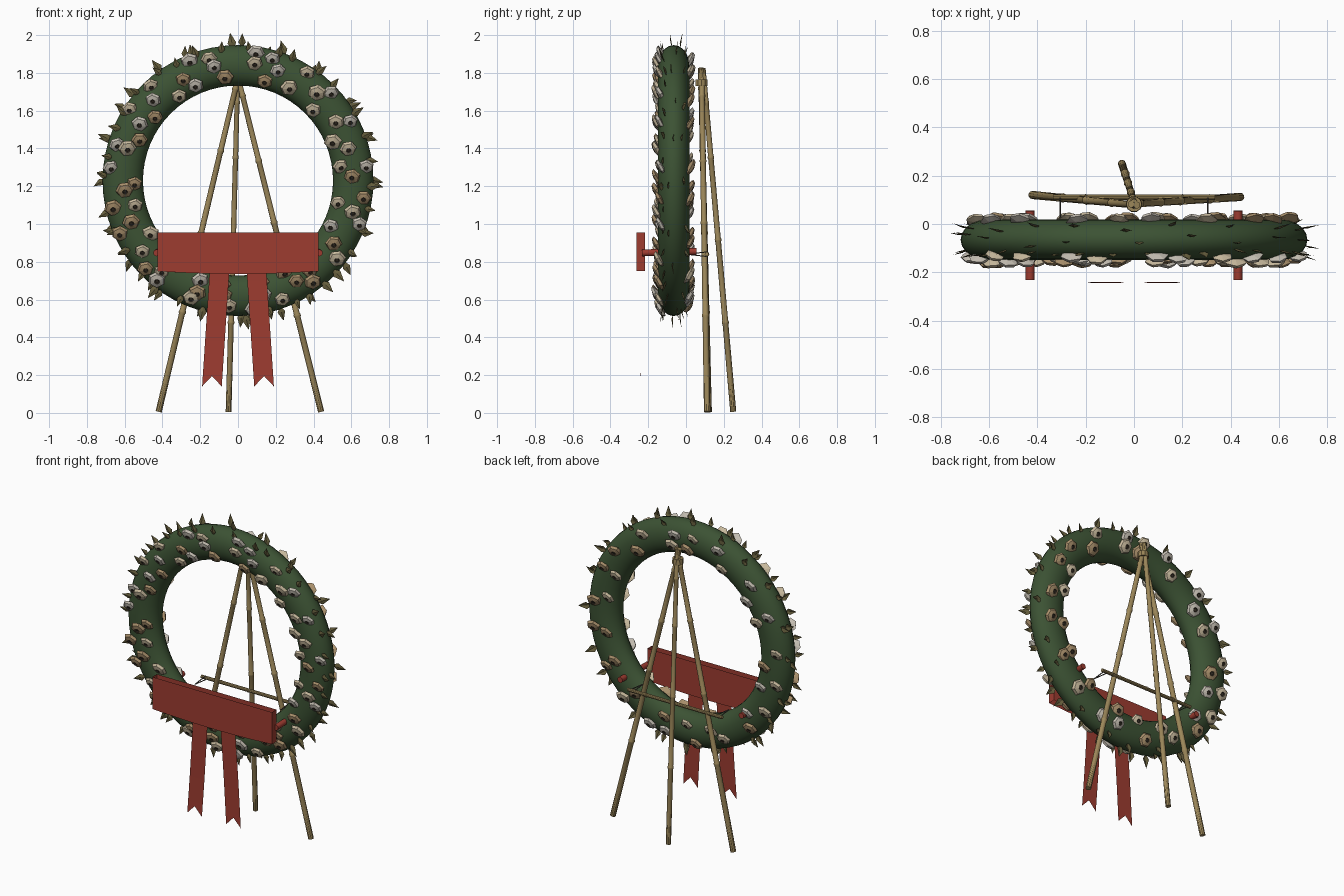
import bpy, bmesh, math, random
from mathutils import Vector, Matrix

if "Cube" in bpy.data.objects:
    bpy.data.objects.remove(bpy.data.objects["Cube"])

random.seed(4)
RING_C = Vector((0, -0.065, 1.23))
MAJOR, MINOR, DEPTH = 0.61, 0.107, 0.083


def material(name, rgb):
    m = bpy.data.materials.new(name)
    m.diffuse_color = (*rgb, 1)
    m.use_nodes = True
    m.node_tree.nodes["Principled BSDF"].inputs["Base Color"].default_value = m.diffuse_color
    return m


GREEN = material("foliage green", (0.045, 0.085, 0.034))
LEAF = material("olive leaf", (0.13, 0.11, 0.045))
RED = material("ribbon red", (0.34, 0.045, 0.03))
BAMBOO = material("bamboo", (0.33, 0.24, 0.10))
WIRE = material("wire", (0.08, 0.07, 0.06))
DARK = material("flower centre", (0.04, 0.03, 0.02))
PETALS = [material("cream petal", (0.58, 0.49, 0.34)),
          material("tan petal", (0.40, 0.28, 0.15)),
          material("pale petal", (0.56, 0.52, 0.45))]


def finish(bm, name, *mats):
    me = bpy.data.meshes.new(name)
    bm.normal_update()
    bm.to_mesh(me)
    bm.free()
    for m in mats:
        me.materials.append(m)
    ob = bpy.data.objects.new(name, me)
    bpy.context.collection.objects.link(ob)
    return ob


def smooth(ob):
    bpy.ops.object.select_all(action='DESELECT')
    ob.select_set(True)
    bpy.context.view_layer.objects.active = ob
    bpy.ops.object.shade_smooth_by_angle(angle=math.radians(35))


def rod(name, a, b, profile, mat, sides=10):
    """Lathe of (distance fraction, radius) pairs between two points."""
    a, b = Vector(a), Vector(b)
    q = (b - a).to_track_quat('Z', 'Y')
    bm = bmesh.new()
    rings = []
    for t, r in profile:
        rings.append([bm.verts.new(a.lerp(b, t) + q @ Vector(
            (r * math.cos(k * math.tau / sides), r * math.sin(k * math.tau / sides), 0)))
            for k in range(sides)])
    for lo, hi in zip(rings, rings[1:]):
        for k in range(sides):
            n = (k + 1) % sides
            bm.faces.new((lo[k], lo[n], hi[n], hi[k]))
    bm.faces.new(rings[0][::-1])
    bm.faces.new(rings[-1])
    smooth(finish(bm, name, mat))


def bamboo(name, a, b, r, nodes, taper=0.85):
    prof = [(0, r)]
    for t in nodes:
        rr = r * (1 + (taper - 1) * t)
        prof += [(t - 0.006, rr), (t - 0.002, rr * 1.2), (t + 0.002, rr * 1.2), (t + 0.006, rr)]
    rod(name, a, b, prof + [(1, r * taper)], BAMBOO)


# wreath body
bpy.ops.mesh.primitive_torus_add(major_radius=MAJOR, minor_radius=MINOR, major_segments=64,
                                 minor_segments=20, location=RING_C, rotation=(math.pi / 2, 0, 0))
body = bpy.context.object
body.name = "wreath_body"
body.scale.z = DEPTH / MINOR
body.data.materials.append(GREEN)
body.data.shade_smooth()


def ring_point(a, psi):
    """Point on the wreath: psi 0 = front, 90 deg = outer rim, 180 deg = back."""
    r = MAJOR + MINOR * math.sin(psi)
    return RING_C + Vector((r * math.cos(a), -DEPTH * math.cos(psi), r * math.sin(a)))


# flowers: faceted domes with a dark centre, tilted downward
def add_flower(bm, pos, axis, size):
    z = axis.normalized()
    mat = Matrix.Translation(pos) @ z.to_track_quat('Z', 'Y').to_matrix().to_4x4() \
        @ Matrix.Rotation(random.random() * 6, 4, 'Z')
    rings = []
    for r, h, pinch in ((0.3, -0.1, 1), (1.0, 0.08, 0.86), (0.8, 0.40, 0.9),
                        (0.28, 0.55, 1), (0.2, 0.45, 1)):
        rings.append([bm.verts.new(mat @ Vector((
            size * r * (pinch if k % 2 else 1) * math.cos(k * math.pi / 6),
            size * r * (pinch if k % 2 else 1) * math.sin(k * math.pi / 6), size * h)))
            for k in range(12)])
    for i, (lo, hi) in enumerate(zip(rings, rings[1:])):
        for k in range(12):
            n = (k + 1) % 12
            bm.faces.new((lo[k], lo[n], hi[n], hi[k])).material_index = int(i == 3)
    bm.faces.new(rings[0][::-1])
    bm.faces.new(rings[-1]).material_index = 1


beds = [bmesh.new() for _ in PETALS]
for side, rows in ((0, ((-0.56, 21), (0.05, 22), (0.66, 24))), (1, ((-0.4, 17), (0.4, 20)))):
    for psi, count in rows:
        for i in range(count):
            a = (i + random.uniform(-0.3, 0.3) + psi) * math.tau / count
            s = psi + random.uniform(-0.15, 0.15)
            p = ring_point(a, math.pi - s if side else s)
            tilt = Vector((random.uniform(-0.2, 0.2), 1 if side else -1, -0.55))
            add_flower(random.choice(beds), p, tilt, random.uniform(0.042, 0.05))
for bm, m in zip(beds, PETALS):
    finish(bm, m.name.replace(" petal", "_flowers"), m, DARK)

# pointed leaves around the outer rim
bm = bmesh.new()
for lo, hi, count in ((0.75, 1.1, 34), (1.2, 1.9, 20), (2.0, 2.4, 20)):
    for i in range(count):
        a = (i + random.uniform(-0.3, 0.3)) * math.tau / count
        p = ring_point(a, random.uniform(lo, hi))
        out = Vector((math.cos(a), 0, math.sin(a)))
        tan = Vector((-math.sin(a), 0, math.cos(a)))
        lean = 0.9 if lo == 1.2 else 0.3
        d = (out + tan * random.uniform(-lean, lean)
             + Vector((0, (p.y - RING_C.y) * 5 + random.uniform(-.15, .15), 0))).normalized()
        w = (d.cross(Vector((0, 1, 0)))).normalized()
        n = d.cross(w)
        size = random.uniform(0.065, 0.095)
        p -= d * 0.015
        v = [bm.verts.new(p + d * size * x + w * size * y + n * size * z) for x, y, z in
             ((0, 0, 0), (0.4, 0.25, 0), (1, 0, 0), (0.4, -0.25, 0), (0.4, 0, 0.08))]
        for j in range(4):
            bm.faces.new((v[j], v[(j + 1) % 4], v[4]))
finish(bm, "rim_leaves", LEAF)

# bamboo easel
TOP = 1.825
bamboo("left_leg", (-0.42, 0.12, 0.006), (0.012, 0.078, TOP), 0.017, (0.29, 0.52, 0.76, 0.94))
bamboo("right_leg", (0.44, 0.112, 0.006), (-0.012, 0.082, TOP), 0.017, (0.28, 0.55, 0.73, 0.92))
bamboo("rear_leg", (-0.05, 0.25, 0.006), (0.0, 0.09, TOP), 0.016, (0.26, 0.5, 0.74, 0.9))
bamboo("crossbar", (-0.335, 0.11, 0.84), (0.335, 0.11, 0.84), 0.011, (0.2, 0.5, 0.8), 1)
rod("apex_binding", (0, 0.082, 1.73), (0, 0.082, 1.765), ((0, 0.034), (1, 0.032)), BAMBOO)
for s, side in ((-1, "left"), (1, "right")):
    # wires tying the wreath to the crossbar, pegs holding the banner
    for dz in (-0.012, 0.012):
        rod(f"{side}_wire", (s * 0.305, 0.11, 0.84 + dz), (s * 0.305, 0.0, 0.84), ((0, .003), (1, .003)), WIRE, 6)
    rod(f"{side}_banner_peg", (s * 0.43, -0.232, 0.847), (s * 0.43, 0.055, 0.855),
        ((0, 0.018), (1, 0.018)), RED, 12)

# banner: thin open band with a sagging lower edge
bm = bmesh.new()
N = 16
xs = [-0.425 + 0.85 * i / N for i in range(N + 1)]
path = [(x, -0.262) for x in xs] + [(x, -0.216) for x in reversed(xs)]
cols = []
for x, y in path:
    sag = 0.014 * (1 - (x / 0.425) ** 2)
    cols.append([bm.verts.new((x, y, 0.955)), bm.verts.new((x, y, 0.75 - sag))])
for c, n in zip(cols, cols[1:] + cols[:1]):
    bm.faces.new((c[1], n[1], n[0], c[0]))
finish(bm, "banner", RED)

# two swallow-tailed streamers
for s, side in ((-1, "left"), (1, "right")):
    bm = bmesh.new()
    rows = []
    for i in range(9):
        t = i / 8
        z = 0.78 - 0.64 * t
        c = s * (0.096 + 0.042 * t)
        y = -0.243 + 0.003 * math.sin(t * math.pi)
        rows.append([bm.verts.new((c + dx, y, z + (0.055 if i == 8 and dx == 0 else 0)))
                     for dx in (-0.052, 0, 0.052)])
    for a, b in zip(rows, rows[1:]):
        for k in (0, 1):
            bm.faces.new((a[k], b[k], b[k + 1], a[k + 1]))
    finish(bm, f"{side}_streamer", RED)
